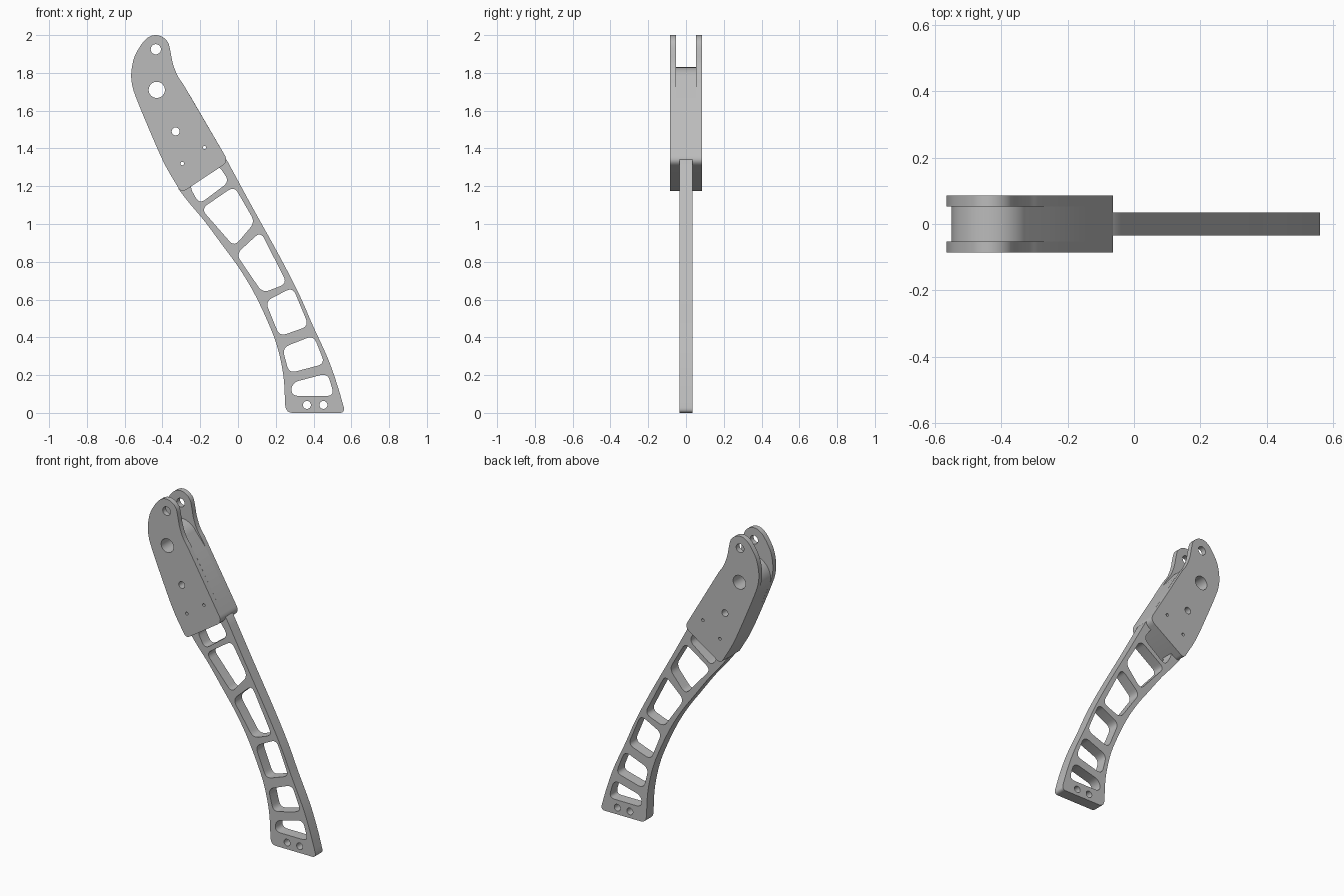
import bpy
import bmesh
from math import cos, sin, radians, pi
from mathutils import Vector

if "Cube" in bpy.data.objects:
    bpy.data.objects.remove(bpy.data.objects["Cube"])

# One flat grey for the whole part
grey = bpy.data.materials.new("plain_grey")
grey.use_nodes = True
COLOUR = (0.5, 0.5, 0.5, 1)
grey.diffuse_color = COLOUR
grey.node_tree.nodes["Principled BSDF"].inputs["Base Color"].default_value = COLOUR


def smooth(points, steps=5):
    """Catmull-Rom curve through the points."""
    p = [Vector(q) for q in points]
    p = [2 * p[0] - p[1]] + p + [2 * p[-1] - p[-2]]
    out = []
    for a, b, c, d in zip(p, p[1:], p[2:], p[3:]):
        for i in range(steps):
            t = i / steps
            out.append(b + (c - a) * t / 2 + (a - 2.5 * b + 2 * c - d / 2) * t**2
                       + (3 * b - a - 3 * c + d) * t**3 / 2)
    return out + [p[-2]]


def corner(a, b, c, size, steps=6):
    """Rounded corner at b, between neighbours a and c."""
    a, b, c = Vector(a), Vector(b), Vector(c)
    s = b + (a - b).normalized() * size
    e = b + (c - b).normalized() * size
    return [s * (1 - t)**2 + 2 * b * t * (1 - t) + e * t**2
            for t in (i / steps for i in range(steps + 1))]


def window(corners, size=0.045):
    n = len(corners)
    return [q for i in range(n)
            for q in corner(corners[i - 1], corners[i], corners[(i + 1) % n], size)]


def arc(x, z, r, start=0, end=360, steps=32):
    return [Vector((x + r * cos(radians(start + (end - start) * i / steps)),
                    z + r * sin(radians(start + (end - start) * i / steps))))
            for i in range(steps + (abs(end - start) < 360))]


def plate(name, loops, half, y=0):
    """Extrude an outline with holes, facing the front."""
    curve = bpy.data.curves.new(name, "CURVE")
    curve.dimensions = "2D"
    curve.fill_mode = "BOTH"
    curve.extrude = half
    for loop in loops:
        spline = curve.splines.new("POLY")
        spline.points.add(len(loop) - 1)
        for point, q in zip(spline.points, loop):
            point.co = (q[0], q[1], 0, 1)
        spline.use_cyclic_u = True
    curve.materials.append(grey)
    obj = bpy.data.objects.new(name, curve)
    bpy.context.collection.objects.link(obj)
    obj.rotation_euler.x = pi / 2
    obj.location.y = y
    bpy.ops.object.select_all(action="DESELECT")
    obj.select_set(True)
    bpy.context.view_layer.objects.active = obj
    bpy.ops.object.convert(target="MESH")
    obj = bpy.context.object
    bm = bmesh.new()
    bm.from_mesh(obj.data)
    bmesh.ops.remove_doubles(bm, verts=bm.verts, dist=0.0002)
    bmesh.ops.recalc_face_normals(bm, faces=bm.faces)
    bm.to_mesh(obj.data)
    bm.free()
    bpy.ops.object.shade_smooth_by_angle(angle=radians(30))
    return obj


# Head outline: up the outer side, over the top and down to the straight edge
outer_side = [(-.315, 1.19), (-.39, 1.32), (-.47, 1.5), (-.54, 1.67)]
crown = [(-.56, 1.735), (-.565, 1.8), (-.55, 1.88), (-.515, 1.945), (-.48, 1.985),
         (-.44, 2), (-.4, 1.99), (-.37, 1.96), (-.357, 1.91), (-.345, 1.85),
         (-.32, 1.785), (-.29, 1.74)]
low_right, low_left = (-.05, 1.33), (-.3, 1.165)
foot = (corner(crown[-1], low_right, low_left, .04)
        + corner(low_right, low_left, outer_side[0], .03))
head = smooth(outer_side + crown) + foot

# Drilled holes
pivot = (-.43, 1.71)
pin_holes = [arc(*pivot, .043), arc(-.33, 1.49, .021),
             arc(-.295, 1.32, .009), arc(-.177, 1.405, .009)]
top_hole = arc(-.435, 1.925, .027)

# Two cheeks with the pivot boss and solid core between them
for name, side in (("front_cheek", -1), ("back_cheek", 1)):
    plate(name, [head, top_hole] + pin_holes, .0165, side * .0695)
core = smooth(outer_side) + arc(*pivot, .12, 185, 30) + [Vector((-.26, 1.69))] + foot
plate("pivot_core", [core] + pin_holes, .053)

# Long curved arm with lightening windows
right_edge = [(-.06, 1.34), (.07, 1.1), (.225, .82), (.325, .625),
              (.395, .465), (.475, .29), (.525, .15), (.56, .03)]
left_edge = [(.25, .04), (.24, .2), (.205, .36), (.15, .5), (.077, .65), (0, .775),
             (-.077, .88), (-.177, 1.015), (-.257, 1.11), (-.315, 1.185)]
arm = (smooth(right_edge) + corner(right_edge[-1], (.567, 0), (.255, 0), .03)[1:]
       + corner((.567, 0), (.255, 0), left_edge[0], .036)
       + smooth(left_edge) + [(-.315, 1.235), (-.11, 1.38)])
windows = [
    [(-.26, 1.205), (-.11, 1.32), (-.045, 1.225), (-.205, 1.105)],
    [(-.02, 1.2), (.09, 1.01), (-.02, .88), (-.195, 1.08)],
    [(.12, .96), (.26, .685), (.13, .635), (-.01, .84)],
    [(.29, .665), (.375, .46), (.22, .405), (.145, .59)],
    [(.4, .41), (.46, .26), (.27, .21), (.235, .345)],
    [(.475, .21), (.51, .09), (.28, .09), (.285, .16)],
]
bolt_holes = [arc(.365, .042, .021), arc(.452, .042, .021)]
plate("arm", [arm] + [window(w, .04) for w in windows] + bolt_holes, .035)
